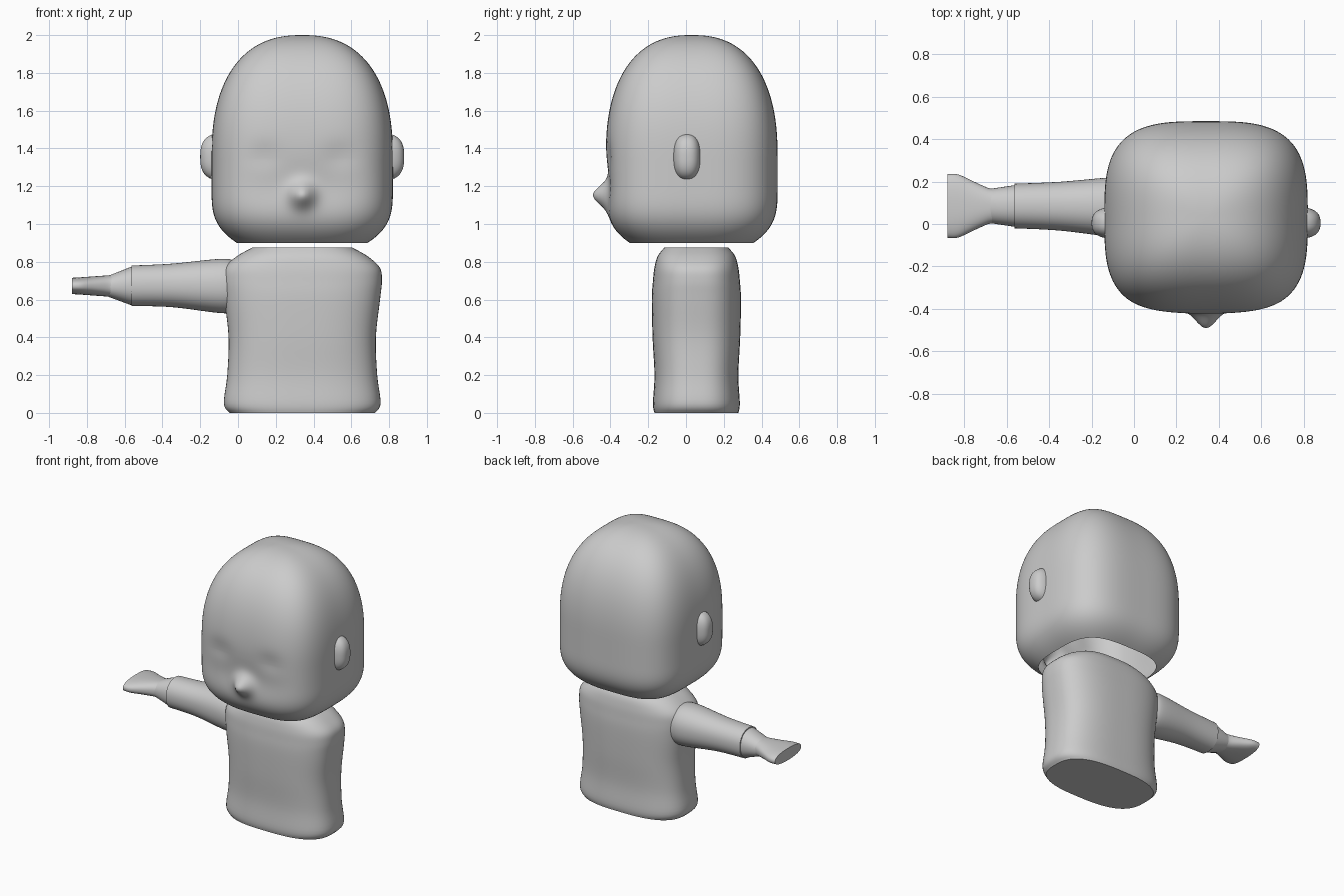
import bpy, bmesh, math
from math import sin, cos, pi, exp
from mathutils import Vector

cube = bpy.data.objects.get("Cube")
if cube:
    bpy.data.objects.remove(cube, do_unlink=True)

grey = bpy.data.materials.new("plain grey")
grey.use_nodes = True
grey.diffuse_color = (0.6, 0.6, 0.6, 1)
grey.node_tree.nodes["Principled BSDF"].inputs["Base Color"].default_value = (0.6, 0.6, 0.6, 1)


def blend(rows, steps):
    """Smooth curve through a list of ring descriptions."""
    out = []
    for i in range(len(rows) - 1):
        a, b = rows[max(i - 1, 0)], rows[i]
        c, d = rows[i + 1], rows[min(i + 2, len(rows) - 1)]
        for k in range(steps):
            t = k / steps
            out.append([q + 0.5 * t * (r - p + t * (2 * p - 5 * q + 4 * r - s
                        + t * (3 * (q - r) + s - p)))
                        for p, q, r, s in zip(a, b, c, d)])
    return out + [rows[-1]]


def loft(name, rows, axis, n, seg=64, cap_start=True, shape=None, sharp=40):
    """Skin superellipse rings (position, centre a, centre b, radius a, radius b)."""
    bm = bmesh.new()
    rings = []
    for pos, ca, cb, ra, rb in rows:
        ring = []
        for i in range(seg):
            c, s = cos(2 * pi * i / seg), sin(2 * pi * i / seg)
            r = (abs(c) ** n + abs(s) ** n) ** (-1 / n)
            a, b = ca + ra * r * c, cb + rb * r * s
            co = Vector((a, b, pos) if axis == "z" else (pos, a, b))
            ring.append(bm.verts.new(shape(co) if shape else co))
        rings.append(ring)
    for lo, hi in zip(rings, rings[1:]):
        for i in range(seg):
            j = (i + 1) % seg
            bm.faces.new((lo[i], lo[j], hi[j], hi[i]))
    if cap_start:
        bm.faces.new(rings[0][::-1])
    bm.faces.new(rings[-1])
    bmesh.ops.recalc_face_normals(bm, faces=bm.faces)
    mesh = bpy.data.meshes.new(name)
    bm.to_mesh(mesh)
    bm.free()
    mesh.materials.append(grey)
    obj = bpy.data.objects.new(name, mesh)
    bpy.context.collection.objects.link(obj)
    bpy.ops.object.select_all(action="DESELECT")
    obj.select_set(True)
    bpy.context.view_layer.objects.active = obj
    bpy.ops.object.shade_smooth_by_angle(angle=math.radians(sharp))
    return obj


MID = 0.34  # centre line of head and torso

# Head: rounded box with a domed top, open underneath
profile = []
for i in range(45):
    t = i / 45
    profile.append((0.9 + 0.45 * t, 1 - 0.28 * max(0, 1 - 1.5 * t) ** 3.5))
for i in range(50):
    a = pi / 2 * i / 50
    profile.append((1.35 + 0.65 * sin(a) ** (1 / 1.2), cos(a) ** (1 / 1.2)))
profile.append((2.0, 0.02))


def face(co):
    """Press in the eye area and pull out the nose."""
    if co.y < -0.2:
        dx, z = co.x - MID, co.z
        dent = 0.02 * exp(-(dx / 0.3) ** 4 - ((z - 1.2) / 0.13) ** 2)
        nose = 0.085 * exp(-(dx / 0.065) ** 2 - ((z - 1.155) / 0.065) ** 2)
        eyes = sum(exp(-((dx - e) / 0.09) ** 2 - ((z - 1.36) / 0.07) ** 2) for e in (-0.2, 0.2))
        co.y += dent + 0.012 * eyes - nose
    return co


loft("head", [(z, MID, 0.03, 0.48 * r, 0.455 * r) for z, r in profile],
     "z", 3.3, 160, cap_start=False, shape=face, sharp=60)

# Ears: flattened capsules on both sides
for name, side in (("right_ear", -1), ("left_ear", 1)):
    rows = []
    for i in range(17):
        a = pi / 2 * i / 16
        r = max(0.02, cos(a) ** 0.75)
        rows.append((MID + side * (0.42 + 0.12 * sin(a) ** 0.75), 0.005, 1.355,
                     0.075 * r, 0.125 * r))
    loft(name, rows, "x", 2.5, 40, sharp=60)

# Torso: height, half width, half depth
torso = [(0, 0.385, 0.222), (0.05, 0.415, 0.23), (0.2, 0.397, 0.222), (0.4, 0.39, 0.232),
         (0.6, 0.412, 0.236), (0.7, 0.422, 0.23), (0.77, 0.41, 0.222), (0.83, 0.345, 0.205),
         (0.875, 0.265, 0.17)]
loft("torso", blend([(z, MID, 0.055, w, d) for z, w, d in torso], 5), "z", 2.8, 80)

# Sleeve, wrist and hand of the right arm
sleeve = [(0.02, 0.08, 0.67, 0.1, 0.1), (-0.02, 0.08, 0.67, 0.13, 0.135),
          (-0.1, 0.08, 0.672, 0.14, 0.143), (-0.35, 0.084, 0.675, 0.115, 0.115),
          (-0.565, 0.085, 0.673, 0.105, 0.107)]
loft("right_sleeve", blend(sleeve, 5), "x", 2.2, 48)

wrist = [(-0.5, 0.085, 0.672, 0.098, 0.102), (-0.57, 0.085, 0.672, 0.097, 0.1),
         (-0.685, 0.085, 0.67, 0.08, 0.056)]
loft("right_wrist", wrist, "x", 2.2, 48)

hand = [(-0.66, 0.085, 0.672, 0.08, 0.058), (-0.69, 0.085, 0.672, 0.086, 0.056),
        (-0.76, 0.085, 0.672, 0.117, 0.051), (-0.83, 0.085, 0.672, 0.149, 0.046),
        (-0.88, 0.085, 0.672, 0.15, 0.043)]
loft("right_hand", blend(hand, 4), "x", 2.4, 48)
